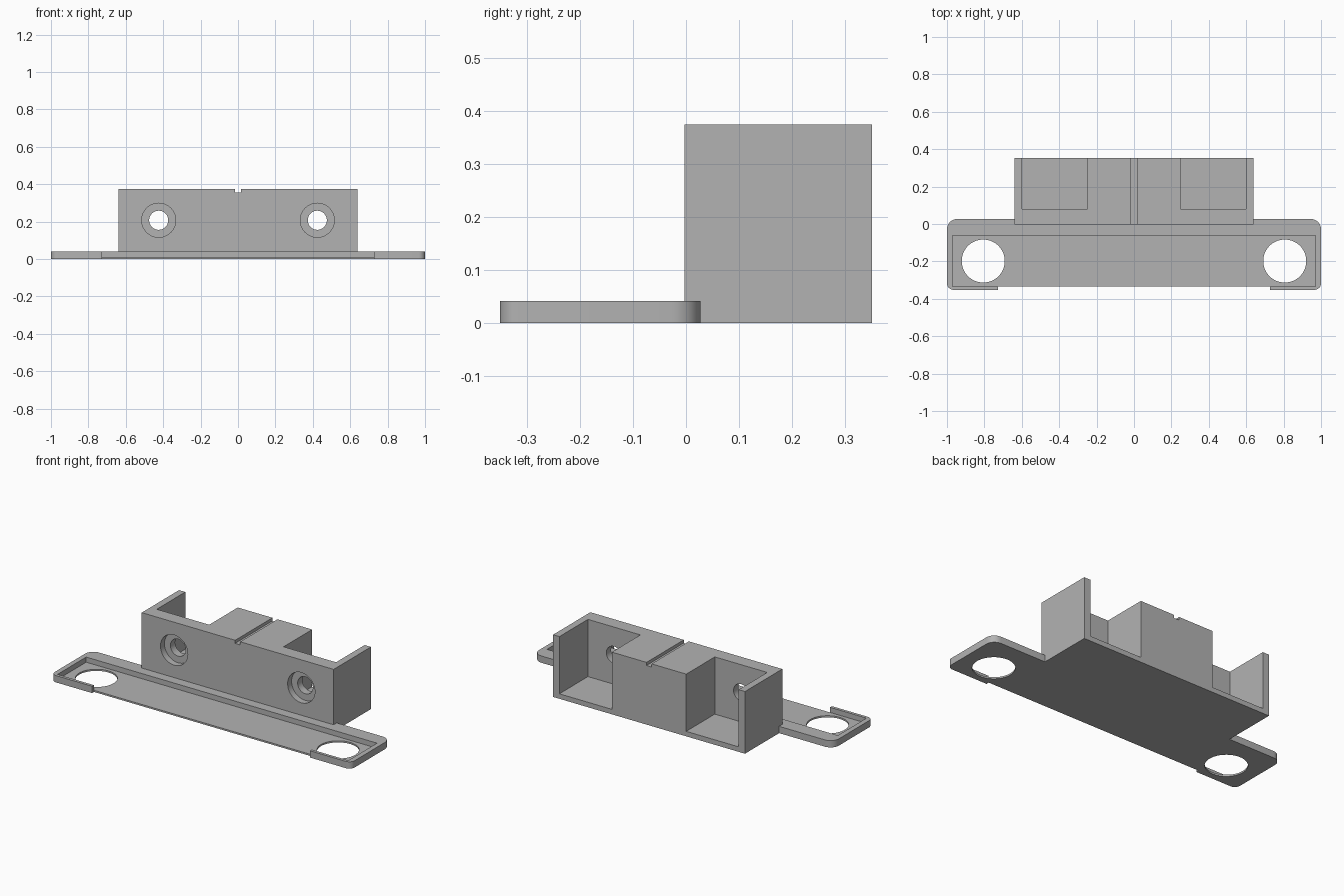
import bpy, bmesh, math

if "Cube" in bpy.data.objects:
    bpy.data.objects.remove(bpy.data.objects["Cube"])

grey = bpy.data.materials.new("matte grey")
grey.diffuse_color = (0.45, 0.45, 0.45, 1)
grey.use_nodes = True
grey.node_tree.nodes["Principled BSDF"].inputs["Base Color"].default_value = grey.diffuse_color


def make(name, bm):
    bmesh.ops.recalc_face_normals(bm, faces=bm.faces)
    mesh = bpy.data.meshes.new(name)
    bm.to_mesh(mesh)
    bm.free()
    mesh.materials.append(grey)
    ob = bpy.data.objects.new(name, mesh)
    bpy.context.collection.objects.link(ob)
    return ob


def prism(name, outline, z0, z1):
    bm = bmesh.new()
    face = bm.faces.new([bm.verts.new((x, y, z0)) for x, y in outline])
    top = bmesh.ops.extrude_face_region(bm, geom=[face])["geom"]
    bmesh.ops.translate(bm, vec=(0, 0, z1 - z0),
                        verts=[v for v in top if isinstance(v, bmesh.types.BMVert)])
    return make(name, bm)


def box(name, x0, x1, y0, y1, z0, z1):
    return prism(name, [(x0, y0), (x1, y0), (x1, y1), (x0, y1)], z0, z1)


def cylinder(name, centre, radius, depth, along_y=False):
    bm = bmesh.new()
    bmesh.ops.create_cone(bm, cap_ends=True, segments=64,
                          radius1=radius, radius2=radius, depth=depth)
    ob = make(name, bm)
    ob.location = centre
    if along_y:
        ob.rotation_euler.x = math.pi / 2
    return ob


def combine(target, other, operation="DIFFERENCE"):
    bpy.context.view_layer.update()
    mod = target.modifiers.new("cut", "BOOLEAN")
    mod.operation = operation
    mod.solver = "EXACT"
    mod.object = other
    bpy.context.view_layer.objects.active = target
    bpy.ops.object.modifier_apply(modifier=mod.name)
    bpy.data.objects.remove(other)


# Base plate with rounded corners
outline = []
for cx, cy, r, start in [(1, 0.027, 0.055, 0), (-1, 0.027, 0.055, 90),
                         (-1, -0.352, 0.035, 180), (1, -0.352, 0.035, 270)]:
    ox = cx - math.copysign(r, cx)
    oy = cy - r if cy > 0 else cy + r
    for i in range(9):
        a = math.radians(start + i * 90 / 8)
        outline.append((ox + r * math.cos(a), oy + r * math.sin(a)))
bracket = prism("mounting_bracket", outline, 0, 0.041)

# Housing block standing on the back of the plate
combine(bracket, box("housing", -0.64, 0.64, -0.003, 0.352, 0, 0.375), "UNION")

# Shallow tray recess, and the gap in its front rim
combine(bracket, box("recess", -0.97, 0.97, -0.334, -0.061, 0.01, 0.2))
combine(bracket, box("rim_gap", -0.727, 0.727, -0.5, -0.334, -0.1, 0.2))

# Groove across the top of the housing
combine(bracket, box("groove", -0.017, 0.017, -0.1, 0.5, 0.356, 0.5))

for s in (-1, 1):
    # Plate hole
    combine(bracket, cylinder("plate_hole", (s * 0.806, -0.198, 0), 0.115, 0.3))
    # Pocket open to the top and back
    xa, xb = sorted((s * 0.248, s * 0.598))
    combine(bracket, box("pocket", xa, xb, 0.08, 0.5, 0.03, 0.5))
    # Screw hole and its counterbore
    combine(bracket, cylinder("screw_hole", (s * 0.424, 0.04, 0.207), 0.051, 0.2, True))
    combine(bracket, cylinder("counterbore", (s * 0.424, -0.015, 0.207), 0.091, 0.1, True))

bpy.ops.object.select_all(action="DESELECT")
bracket.select_set(True)
bpy.context.view_layer.objects.active = bracket
bpy.ops.object.shade_smooth_by_angle(angle=math.radians(30))
